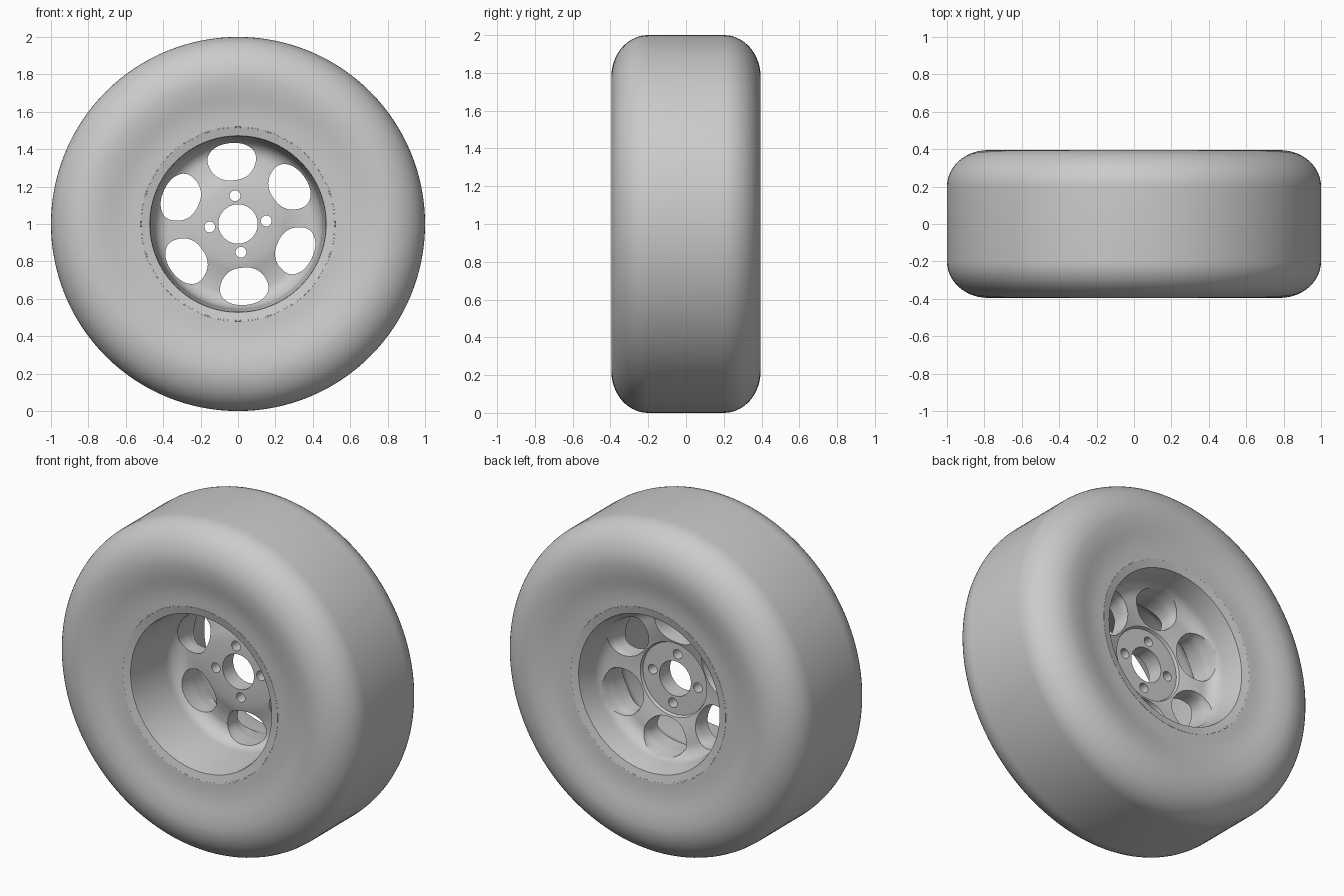
import bpy, bmesh, math
from math import sin, cos, pi, radians

cube = bpy.data.objects.get("Cube")
if cube:
    bpy.data.objects.remove(cube)

GREY = (0.6, 0.6, 0.6, 1)
grey = bpy.data.materials.new("plain_grey")
grey.use_nodes = True
grey.diffuse_color = GREY
grey.node_tree.nodes["Principled BSDF"].inputs["Base Color"].default_value = GREY

AXLE_Z = 1.0


def wheel_point(r, angle, y):
    return (r * cos(angle), y, AXLE_Z + r * sin(angle))


def add_object(name, bm):
    bmesh.ops.recalc_face_normals(bm, faces=bm.faces[:])
    mesh = bpy.data.meshes.new(name)
    bm.to_mesh(mesh)
    bm.free()
    obj = bpy.data.objects.new(name, mesh)
    bpy.context.collection.objects.link(obj)
    mesh.materials.append(grey)
    return obj


def lathe(name, profile, segments=128):
    """Turn a closed (radius, y) profile around the axle."""
    bm = bmesh.new()
    rings = [[bm.verts.new(wheel_point(r, 2 * pi * i / segments, y)) for r, y in profile]
             for i in range(segments)]
    n = len(profile)
    for i in range(segments):
        a, b = rings[i], rings[(i + 1) % segments]
        for j in range(n):
            k = (j + 1) % n
            bm.faces.new((a[j], a[k], b[k], b[j]))
    return add_object(name, bm)


def arc(r, y, rad_r, rad_y, start, end, steps):
    """Elliptic arc in the (radius, y) plane, angles in degrees."""
    angles = [radians(start + (end - start) * i / steps) for i in range(steps + 1)]
    return [(r + rad_r * cos(t), y + rad_y * sin(t)) for t in angles]


def loft(bm, sections):
    """Closed plug through matching outlines."""
    loops = [[bm.verts.new(p) for p in s] for s in sections]
    n = len(loops[0])
    for a, b in zip(loops, loops[1:]):
        for j in range(n):
            k = (j + 1) % n
            bm.faces.new((a[j], a[k], b[k], b[j]))
    bm.faces.new(loops[0])
    bm.faces.new(loops[-1])


def smooth(obj, angle):
    bpy.ops.object.select_all(action='DESELECT')
    bpy.context.view_layer.objects.active = obj
    obj.select_set(True)
    bpy.ops.object.shade_smooth_by_angle(angle=radians(angle))


# Tyre: flat tread, round shoulders, sidewalls dipping slightly to the bead
half = [(0.50, 0.34), (0.515, 0.362), (0.56, 0.363), (0.60, 0.366), (0.64, 0.372),
        (0.68, 0.381), (0.73, 0.391)]
half += arc(0.78, 0.20, 0.22, 0.195, 90, 0, 14)
tyre = lathe("tyre", half + [(r, -y) for r, y in reversed(half)])
smooth(tyre, 40)

# Rim: outer flanges, deep front barrel, coned hub plate and rear dish
rim_profile = [(0.525, -0.35), (0.52, -0.363), (0.472, -0.352), (0.469, -0.34)]
rim_profile += arc(0.37, -0.05, 0.083, 0.09, 0, 90, 8)
rim_profile += [(0.30, 0.033), (0.25, 0.015), (0.20, 0.003), (0.105, 0.003),
                (0.105, 0.103), (0.215, 0.103), (0.222, 0.12), (0.26, 0.13), (0.31, 0.142)]
rim_profile += arc(0.36, 0.24, 0.09, 0.092, -90, 0, 8)
rim_profile += [(0.469, 0.34), (0.472, 0.352), (0.52, 0.363), (0.525, 0.35),
                (0.495, 0.33), (0.495, -0.33)]
rim = lathe("rim", rim_profile)


# Cutters: six flared windows and four bolt holes
def window_outline(centre, y, scale, steps=40):
    points = []
    for i in range(steps):
        t = 2 * pi * i / steps
        u = math.copysign(abs(cos(t)) ** 0.85, cos(t)) * scale
        v = math.copysign(abs(sin(t)) ** 0.85, sin(t)) * scale
        points.append(wheel_point(0.335 + 0.1 * v, centre + 0.375 * u, y))
    return points


bm = bmesh.new()
for k in range(6):
    centre = radians(95.5 + 60 * k)
    loft(bm, [window_outline(centre, y, s) for y, s in
              ((-0.12, 1), (0.10, 1), (0.125, 1.02), (0.15, 1.08), (0.26, 1.1))])
for k in range(4):
    cx, _, cz = wheel_point(0.152, radians(96 + 90 * k), 0)
    loft(bm, [[(cx + 0.029 * cos(2 * pi * i / 24), y, cz + 0.029 * sin(2 * pi * i / 24))
               for i in range(24)] for y in (-0.05, 0.15)])
cutter = add_object("hole_cutter", bm)
cutter.hide_render = True

cut = rim.modifiers.new("holes", 'BOOLEAN')
cut.operation = 'DIFFERENCE'
cut.solver = 'EXACT'
cut.object = cutter
bpy.context.view_layer.objects.active = rim
bpy.ops.object.modifier_apply(modifier=cut.name)
bpy.data.objects.remove(cutter)
smooth(rim, 32)
